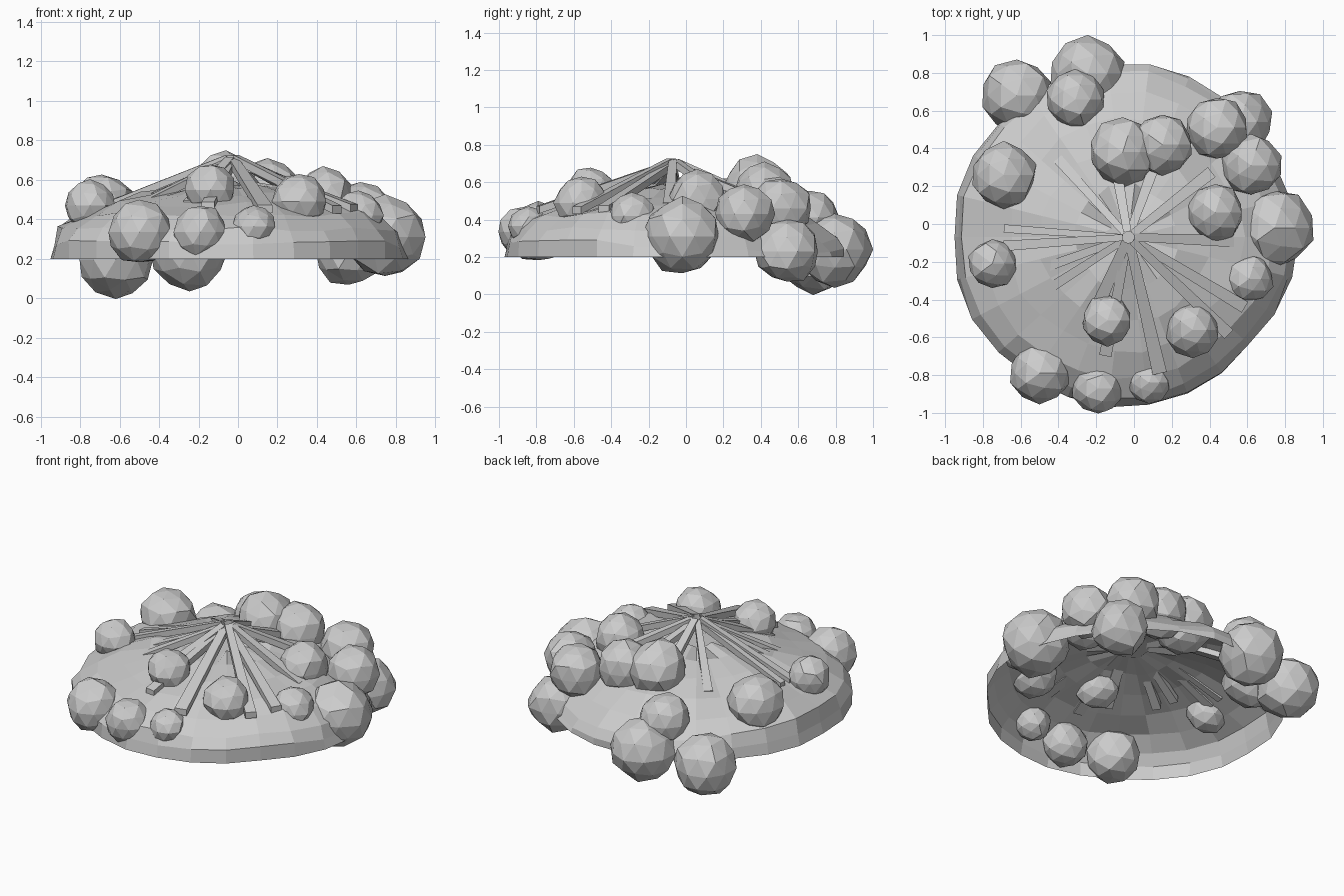
import bpy, bmesh, math, random
from mathutils import Vector

if "Cube" in bpy.data.objects:
    bpy.data.objects.remove(bpy.data.objects["Cube"])

random.seed(4)
CX, CY = -0.03, -0.07


def finish(bm, name):
    bmesh.ops.recalc_face_normals(bm, faces=bm.faces)
    me = bpy.data.meshes.new(name)
    bm.to_mesh(me)
    bm.free()
    ob = bpy.data.objects.new(name, me)
    bpy.context.collection.objects.link(ob)
    return ob


# Open canopy shell: uneven rim outline swept through a dome profile,
# with a gentler edge on the back right (radius share, height, back drop)
RIM = [.90, .87, .87, .90, .92, .92, .93, .91, .94,
       .92, .94, .92, .90, .91, .89, .88, .85, .89]
PROFILE = [(1, .20, 0), (.99, .28, .05), (.95, .355, .07), (.84, .425, .05),
           (.68, .48, .02), (.50, .525, 0), (.30, .56, 0), (.12, .58, 0)]
SEG = 26


def rim_radius(t):
    f = t * len(RIM)
    i = int(f)
    k = f - i
    return RIM[i % 18] * (1 - k) + RIM[(i + 1) % 18] * k


bm = bmesh.new()
rings = []
for level, (s, z, drop) in enumerate(PROFILE):
    ring = []
    for i in range(SEG):
        a = 2 * math.pi * i / SEG
        wob = 0 if level == 0 else random.uniform(-.015, .015)
        r = rim_radius(i / SEG) * (s + wob)
        h = z + wob - drop * max(0, math.cos(a - math.radians(65)))
        ring.append(bm.verts.new((CX + r * math.cos(a), CY + r * math.sin(a), h)))
    rings.append(ring)
for lo, hi in zip(rings, rings[1:]):
    for i in range(SEG):
        j = (i + 1) % SEG
        bm.faces.new((lo[i], lo[j], hi[j], hi[i]))
bm.faces.new(rings[-1])
finish(bm, "canopy_shell")


# Faceted lumps scattered over the canopy: x, y, z, radius
def lump(name, x, y, z, r):
    bm = bmesh.new()
    bmesh.ops.create_icosphere(bm, subdivisions=2, radius=r)
    for v in bm.verts:
        v.co *= random.uniform(.92, 1.04)
        v.co += Vector((x, y, z))
    finish(bm, name)


LUMPS = [
    (-.62, .68, .195, .195), (-.245, .795, .24, .20), (-.31, .66, .41, .155),
    (-.69, .26, .46, .175), (-.06, .38, .56, .185), (.15, .42, .54, .165),
    (.44, .51, .46, .17), (.56, .54, .23, .175), (.62, .31, .43, .165),
    (.43, .06, .51, .155), (.745, -.02, .31, .21), (.61, -.29, .42, .13),
    (.31, -.56, .49, .145), (-.14, -.51, .55, .135), (-.75, -.21, .47, .13),
    (-.50, -.79, .335, .165), (-.19, -.87, .335, .14), (.08, -.84, .365, .11),
]
for n, spec in enumerate(LUMPS):
    lump(f"canopy_lump_{n + 1}", *spec)


# Rib planks fanning from the peak, piercing the canopy: angle, exposed reach, width
def rib(name, angle, reach, width, top):
    a = math.radians(angle)
    out = Vector((math.cos(a), math.sin(a), 0))
    side = Vector((-out.y, out.x, 0)) * width / 2
    base = Vector((CX, CY, 0))
    up = Vector((0, 0, .02))
    slope = (top - (.60 - .17 * reach)) / reach
    tip = reach + .14
    ends = [base + out * .03 + Vector((0, 0, top)),
            base + out * tip + Vector((0, 0, top - slope * tip))]
    bm = bmesh.new()
    quads = []
    for p, k in zip(ends, (.7, 1.1)):
        quads.append([bm.verts.new(p + side * k * sx + up * sz)
                      for sx, sz in ((-1, -1), (1, -1), (1, 1), (-1, 1))])
    for q in quads:
        bm.faces.new(q)
    for i in range(4):
        j = (i + 1) % 4
        bm.faces.new((quads[0][i], quads[0][j], quads[1][j], quads[1][i]))
    finish(bm, name)


RIBS = [(-2, .42, .06), (38, .42, .06), (70, .42, .06), (100, .42, .06),
        (132, .42, .05), (176, .52, .04), (184, .52, .05), (200, .38, .05),
        (213, .40, .05), (246, .38, .07), (259, .50, .06), (283, .60, .07),
        (316, .60, .06), (329, .58, .06)]
for n, (a, reach, w) in enumerate(RIBS):
    rib(f"rib_plank_{n + 1}", a, reach, w, random.uniform(.675, .71))
